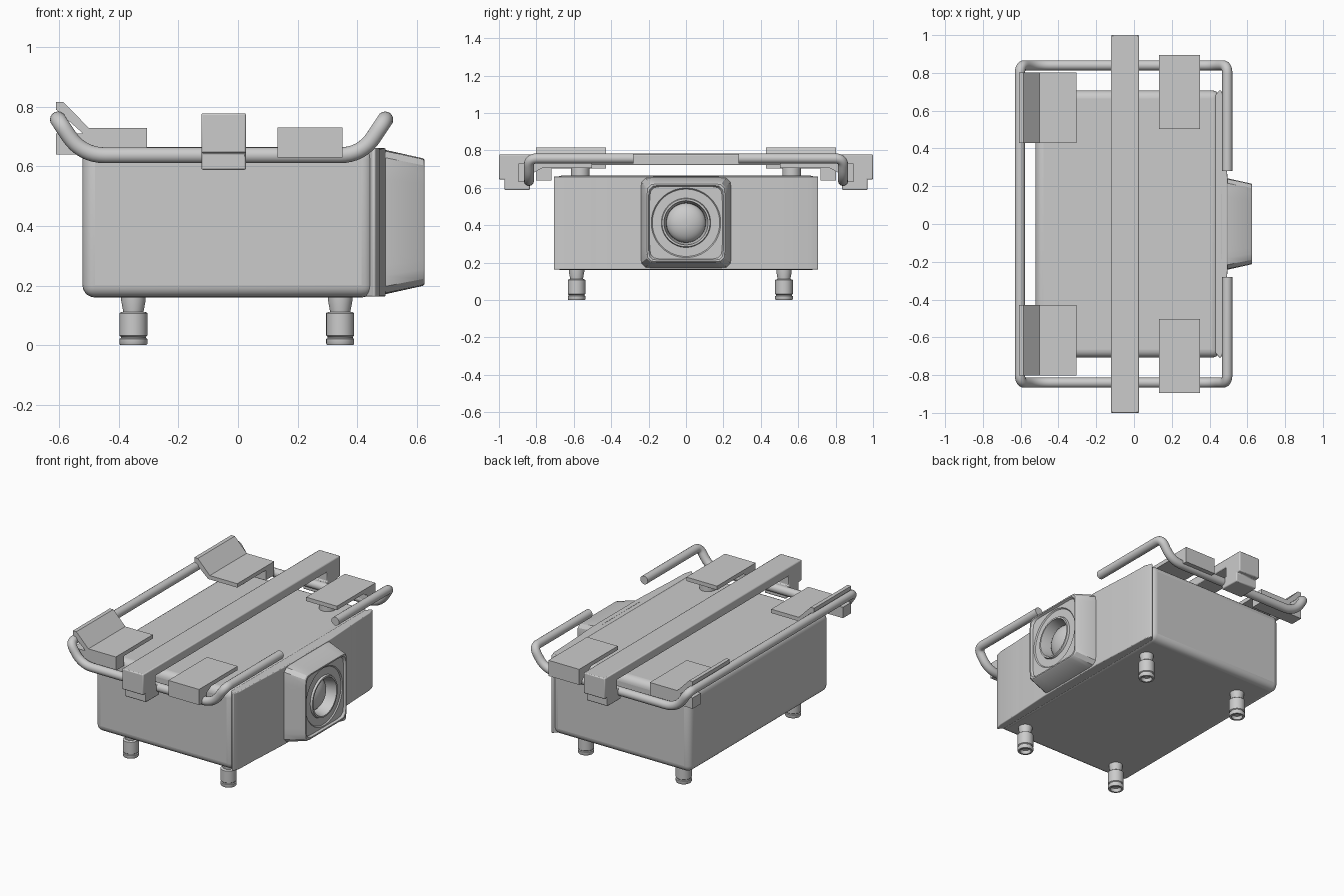
import bpy, bmesh, math
from mathutils import Vector

if "Cube" in bpy.data.objects:
    bpy.data.objects.remove(bpy.data.objects["Cube"])


def make(name, verts, faces, bevel=0.0, segs=3, smooth=True):
    me = bpy.data.meshes.new(name)
    bm = bmesh.new()
    vs = [bm.verts.new(v) for v in verts]
    for f in faces:
        bm.faces.new([vs[i] for i in f])
    bmesh.ops.recalc_face_normals(bm, faces=bm.faces)
    bm.to_mesh(me)
    bm.free()
    ob = bpy.data.objects.new(name, me)
    bpy.context.collection.objects.link(ob)
    if bevel:
        m = ob.modifiers.new("bevel", "BEVEL")
        m.width, m.segments = bevel, segs
        m.limit_method = "ANGLE"
    if smooth:
        bpy.ops.object.select_all(action="DESELECT")
        ob.select_set(True)
        bpy.context.view_layer.objects.active = ob
        bpy.ops.object.shade_smooth_by_angle(angle=math.radians(35))
    return ob


def prism(name, prof, axis, a, b, **kw):
    """Extrude a 2D profile along y (profile xz), x (profile yz) or z (profile xy)."""
    def put(p, t):
        return {"x": (t, p[0], p[1]), "y": (p[0], t, p[1]), "z": (p[0], p[1], t)}[axis]
    n = len(prof)
    verts = [put(p, a) for p in prof] + [put(p, b) for p in prof]
    faces = [tuple(range(n)), tuple(range(n, 2 * n))]
    faces += [(i, (i + 1) % n, n + (i + 1) % n, n + i) for i in range(n)]
    return make(name, verts, faces, **kw)


def box(name, x, y, z, **kw):
    return prism(name, [(x[0], z[0]), (x[1], z[0]), (x[1], z[1]), (x[0], z[1])],
                 "y", y[0], y[1], **kw)


def loft(name, rings):
    """Skin closed rings with equal vertex counts and cap both ends."""
    n = len(rings[0])
    verts = [v for r in rings for v in r]
    faces = [(k * n + i, k * n + (i + 1) % n, (k + 1) * n + (i + 1) % n, (k + 1) * n + i)
             for k in range(len(rings) - 1) for i in range(n)]
    faces += [tuple(range(n)), tuple(range((len(rings) - 1) * n, len(rings) * n))]
    return make(name, verts, faces)


def lathe_z(name, cx, cy, prof, n=32):
    return loft(name, [[(cx + r * math.cos(2 * math.pi * i / n),
                         cy + r * math.sin(2 * math.pi * i / n), z) for i in range(n)]
                       for r, z in prof])


def squircle(x, h, p, n=64, cz=0.413):
    ring = []
    for i in range(n):
        a = 2 * math.pi * (i + 0.5) / n
        c, s = math.cos(a), math.sin(a)
        r = h / (abs(c) ** p + abs(s) ** p) ** (1 / p)
        ring.append((x, r * c, cz + r * s))
    return ring


def tube(name, pts, radius):
    """Round tube along points (x, y, z, fillet)."""
    path = []
    for i, p in enumerate(pts):
        v = Vector(p[:3])
        if i in (0, len(pts) - 1):
            path.append(v)
            continue
        a = v + (Vector(pts[i - 1][:3]) - v).normalized() * p[3]
        b = v + (Vector(pts[i + 1][:3]) - v).normalized() * p[3]
        for k in range(9):
            t = k / 8
            path.append(a * (1 - t) ** 2 + v * 2 * t * (1 - t) + b * t * t)
    cu = bpy.data.curves.new(name, "CURVE")
    cu.dimensions = "3D"
    cu.bevel_depth, cu.bevel_resolution, cu.use_fill_caps = radius, 6, True
    sp = cu.splines.new("POLY")
    sp.points.add(len(path) - 1)
    for q, v in zip(sp.points, path):
        q.co = (*v, 1)
    ob = bpy.data.objects.new(name, cu)
    bpy.context.collection.objects.link(ob)
    bpy.ops.object.select_all(action="DESELECT")
    ob.select_set(True)
    bpy.context.view_layer.objects.active = ob
    bpy.ops.object.convert(target="MESH")
    bpy.ops.object.shade_smooth_by_angle(angle=math.radians(40))


# main housing and the slightly bowed end panel
box("housing", (-0.522, 0.456), (-0.707, 0.707), (0.16, 0.665), bevel=0.042, segs=5)
half = [(0.461, 0.707), (0.475, 0.66), (0.48, 0.50), (0.483, 0.46), (0.495, 0.24)]
plan = [(0.43, 0.68), (0.452, 0.707)] + half
prism("end_panel", plan + [(x, -y) for x, y in reversed(plan)], "z", 0.163, 0.661,
      bevel=0.012)

# lens hood with recessed face and raised ring
loft("lens_hood", [squircle(0.46, 0.249, 14), squircle(0.49, 0.243, 14),
                   squircle(0.62, 0.214, 14), squircle(0.626, 0.208, 14),
                   squircle(0.626, 0.200, 12), squircle(0.612, 0.194, 10),
                   squircle(0.612, 0.186, 2), squircle(0.605, 0.180, 2),
                   squircle(0.605, 0.132, 2), squircle(0.618, 0.128, 2),
                   squircle(0.618, 0.118, 2), squircle(0.56, 0.106, 2),
                   squircle(0.53, 0.104, 2)])
loft("lens_dome", [squircle(0.53 + 0.06 * math.sin(t * math.pi / 20),
                            0.106 * math.cos(t * math.pi / 20), 2) for t in range(10)])

# four feet with a groove and a hollow underside
foot = [(0.028, 0.02), (0.033, 0.0), (0.044, 0.0), (0.047, 0.005), (0.047, 0.021),
        (0.042, 0.024), (0.042, 0.028), (0.047, 0.032), (0.047, 0.107), (0.044, 0.11),
        (0.034, 0.112), (0.041, 0.15), (0.041, 0.175)]
for i, x in enumerate((-0.351, 0.343)):
    for j, y in enumerate((-0.585, 0.524)):
        lathe_z(f"foot_{i}{j}", x, y, foot)

# tubular guard rail, open at the lens end
side = [(0.494, 0.28, 0.757, 0), (0.494, 0.84, 0.757, 0.045), (0.415, 0.84, 0.637, 0.075),
        (-0.525, 0.84, 0.637, 0.08), (-0.604, 0.84, 0.757, 0.045)]
tube("guard_rail", side + [(x, -y, z, f) for x, y, z, f in reversed(side)], 0.027)

# crossbar with stepped hook ends
bar = [(0, 0.778), (1.0, 0.778), (1.0, 0.645), (0.97, 0.645), (0.97, 0.588),
       (0.835, 0.588), (0.835, 0.66), (0.87, 0.66), (0.87, 0.722), (0, 0.722)]
prof = bar[1:-1]
prism("crossbar", prof + [(-y, z) for y, z in reversed(prof)], "x", -0.123, 0.027,
      bevel=0.006, segs=2)

# clamp pads: upturned pair at the rear, flat pair near the lens, mirrored in y
rear = [(-0.61, 0.815), (-0.585, 0.815), (-0.50, 0.728), (-0.305, 0.728),
        (-0.305, 0.703), (-0.512, 0.703), (-0.61, 0.79)]
for s, tag in ((-1, "front"), (1, "back")):
    prism(f"rear_pad_{tag}", rear, "y", s * 0.428, s * 0.803, smooth=False)
    box(f"rear_pad_hook_{tag}", (-0.61, -0.512), (s * 0.72, s * 0.803), (0.64, 0.71),
        smooth=False)
    box(f"rear_pad_lip_{tag}", (-0.512, -0.305), (s * 0.72, s * 0.803), (0.64, 0.71),
        smooth=False)
    flat = [(0.503, 0.73), (0.895, 0.73), (0.895, 0.63), (0.815, 0.63), (0.815, 0.68),
            (0.77, 0.705), (0.503, 0.705)]
    prism(f"lens_pad_{tag}", [(s * y, z) for y, z in flat], "x", 0.132, 0.35,
          smooth=False)
    for x in (-0.40, 0.24):
        lathe_z(f"pad_post_{tag}", x, s * 0.565, [(0.05, 0.655), (0.05, 0.71)])
